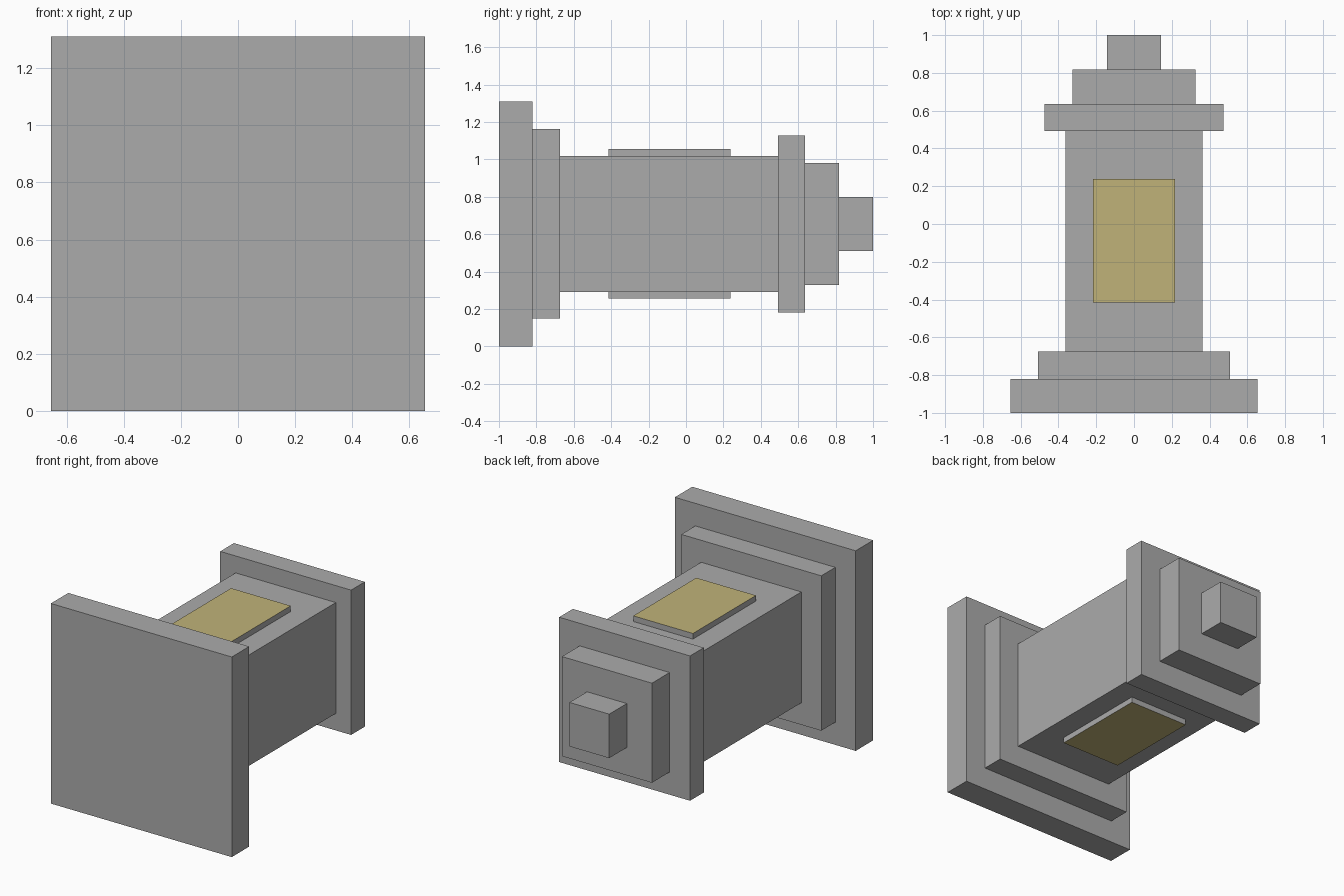
import bpy
import bmesh
from mathutils import Vector

cube = bpy.data.objects.get("Cube")
if cube:
    bpy.data.objects.remove(cube, do_unlink=True)


def make_material(name, rgb):
    mat = bpy.data.materials.new(name)
    mat.use_nodes = True
    mat.diffuse_color = (*rgb, 1)
    mat.node_tree.nodes["Principled BSDF"].inputs["Base Color"].default_value = (*rgb, 1)
    return mat


GREY = make_material("grey", (0.41, 0.41, 0.41))
GOLD = make_material("pale gold", (0.53, 0.45, 0.19))
AXIS_Z = 0.655


def add_box(name, low, high, gold_dir=0):
    """Box between two corners; gold_dir +1/-1 paints its top/bottom face gold."""
    low, high = Vector(low), Vector(high)
    bm = bmesh.new()
    bmesh.ops.create_cube(bm, size=1)
    bmesh.ops.scale(bm, vec=high - low, verts=bm.verts)
    bmesh.ops.translate(bm, vec=(low + high) / 2, verts=bm.verts)
    bm.normal_update()
    for face in bm.faces:
        face.material_index = int(face.normal.z * gold_dir > 0.5)
    mesh = bpy.data.meshes.new(name)
    bm.to_mesh(mesh)
    bm.free()
    mesh.materials.append(GREY)
    if gold_dir:
        mesh.materials.append(GOLD)
    obj = bpy.data.objects.new(name, mesh)
    bpy.context.collection.objects.link(obj)


# Square blocks stacked along y: name, front, back, half width
blocks = [
    ("front_plate", -1.0, -0.82, 0.655),
    ("front_step", -0.82, -0.675, 0.507),
    ("body", -0.675, 0.493, 0.363),
    ("rear_flange", 0.493, 0.635, 0.474),
    ("rear_step", 0.635, 0.818, 0.326),
    ("rear_stub", 0.818, 1.0, 0.144),
]
for name, front, back, half in blocks:
    add_box(name, (-half, front, AXIS_Z - half), (half, back, AXIS_Z + half))

# Raised panels above and below the body
for name, side in (("top_panel", 1), ("bottom_panel", -1)):
    inner, outer = AXIS_Z + side * 0.363, AXIS_Z + side * 0.4
    add_box(name, (-0.216, -0.415, min(inner, outer)),
            (0.216, 0.237, max(inner, outer)), side)
